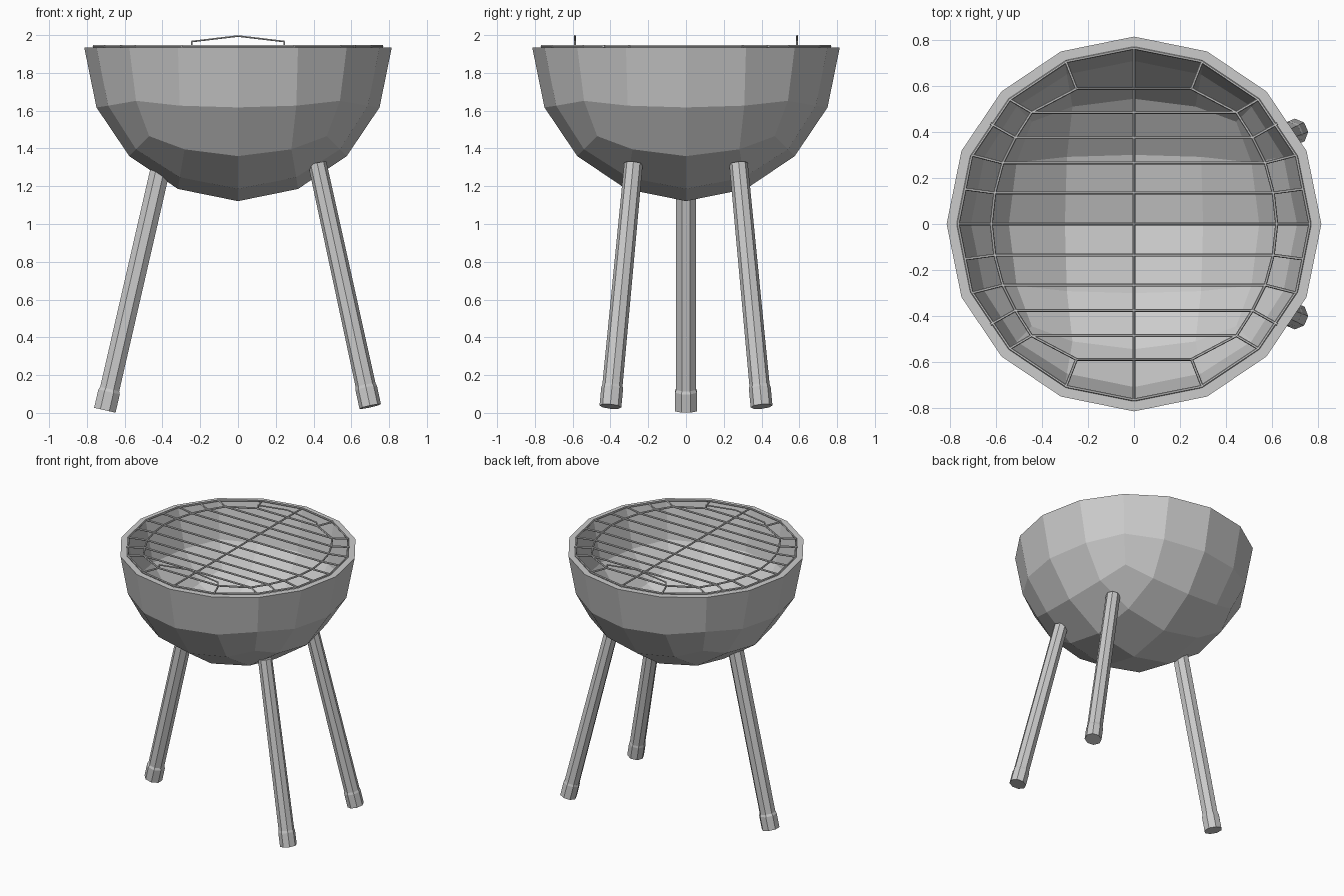
import bpy, bmesh, math
from mathutils import Vector, Matrix

if "Cube" in bpy.data.objects:
    bpy.data.objects.remove(bpy.data.objects["Cube"])

RIM = 1.935


def finish(bm, name):
    bmesh.ops.recalc_face_normals(bm, faces=bm.faces[:])
    me = bpy.data.meshes.new(name)
    bm.to_mesh(me)
    bm.free()
    ob = bpy.data.objects.new(name, me)
    bpy.context.collection.objects.link(ob)
    return ob


def rod(bm, a, b, r1, r2=None, n=6):
    a, b = Vector(a), Vector(b)
    d = b - a
    m = Matrix.Translation((a + b) / 2) @ d.to_track_quat('Z', 'Y').to_matrix().to_4x4()
    m = m @ Matrix.Rotation(math.pi / n, 4, 'Z')
    bmesh.ops.create_cone(bm, cap_ends=True, segments=n, radius1=r1,
                          radius2=r1 if r2 is None else r2, depth=d.length, matrix=m)


def path(bm, pts, r, closed=False):
    for p, q in zip(pts, pts[1:] + (pts[:1] if closed else [])):
        rod(bm, p, q, r)


# Bowl: lower half of a rounded cube, doubled inward to give a thick rim
bm = bmesh.new()
bmesh.ops.create_cube(bm, size=2)
bmesh.ops.subdivide_edges(bm, edges=bm.edges[:], cuts=3, use_grid_fill=True)
for v in bm.verts:
    c = [round(x, 3) for x in v.co]
    new = list(c)
    for i in range(3):
        if abs(abs(c[i]) - 0.5) < 0.01:
            o = min(abs(c[j]) for j in range(3) if j != i)
            new[i] = c[i] * (0.848 + 0.2 * o * o)
    v.co = Vector(new).normalized() * 0.814
bmesh.ops.delete(bm, geom=[v for v in bm.verts if v.co.z > 0.01], context='VERTS')
shell = bm.faces[:]
rim = [tuple(e.verts) for e in bm.edges if e.is_boundary]
inner = {v: bm.verts.new(v.co * 0.945) for v in bm.verts[:]}
for f in shell:
    bm.faces.new([inner[v] for v in reversed(f.verts)])
for a, b in rim:
    bm.faces.new((a, b, inner[b], inner[a]))
bmesh.ops.translate(bm, verts=bm.verts[:], vec=(0, 0, RIM))
finish(bm, "bowl")

# Three splayed legs, each with a slightly wider foot
legs = {
    "left_leg": ((-0.705, 0, 0.014), (-0.415, 0, 1.275), 0.056, 0.056, 0.063),
    "front_right_leg": ((0.70, -0.40, 0.034), (0.42, -0.278, 1.32), 0.054, 0.049, 0.058),
    "back_right_leg": ((0.70, 0.40, 0.034), (0.42, 0.278, 1.32), 0.054, 0.049, 0.058),
}
for name, (foot, top, r_low, r_top, r_foot) in legs.items():
    foot, top = Vector(foot), Vector(top)
    d = (top - foot).normalized()
    bm = bmesh.new()
    rod(bm, foot + d * 0.05, top, r_low, r_top, n=8)
    finish(bm, name)
    bm = bmesh.new()
    rod(bm, foot, foot + d * 0.10, r_foot, n=8)
    rod(bm, foot + d * 0.10, foot + d * 0.115, r_foot, r_low, n=8)
    finish(bm, name.replace("leg", "foot"))

# Grate: outer ring, inner ring, cross bars and short spokes
Z = RIM + 0.006
R = 0.0065
bm = bmesh.new()
outer = [(0.764 * math.cos(i * math.pi / 8), 0.764 * math.sin(i * math.pi / 8), Z)
         for i in range(16)]
path(bm, outer, R, True)
quarter = [(0.62, 0), (0.605, 0.135), (0.57, 0.265), (0.515, 0.375), (0.445, 0.485), (0.25, 0.588)]
tips = [(0.762, 0), (0.733, 0.152), (0.706, 0.300), (0.623, 0.436), (0.542, 0.542), (0.297, 0.708)]
for sx in (-1, 1):
    for sy in (-1, 1):
        path(bm, [(sx * x, sy * y, Z) for x, y in quarter], R)
        for (x, y), (u, w) in zip(quarter, tips):
            if y > 0 or sy > 0:
                rod(bm, (sx * x, sy * y, Z), (sx * u, sy * w, Z), R)
for x, y in quarter:
    for s in ((-1, 1) if y else (1,)):
        rod(bm, (-x, s * y, Z), (x, s * y, Z), R)
rod(bm, (0, -0.764, Z), (0, 0.764, Z), R)
finish(bm, "grate")

# Two low peaked lifting handles
for s, name in ((-1, "front_handle"), (1, "back_handle")):
    bm = bmesh.new()
    y = s * 0.588
    path(bm, [(-0.245, y, Z), (-0.245, y, 1.966), (0, y, 1.995), (0.245, y, 1.966), (0.245, y, Z)], 0.005)
    finish(bm, name)
